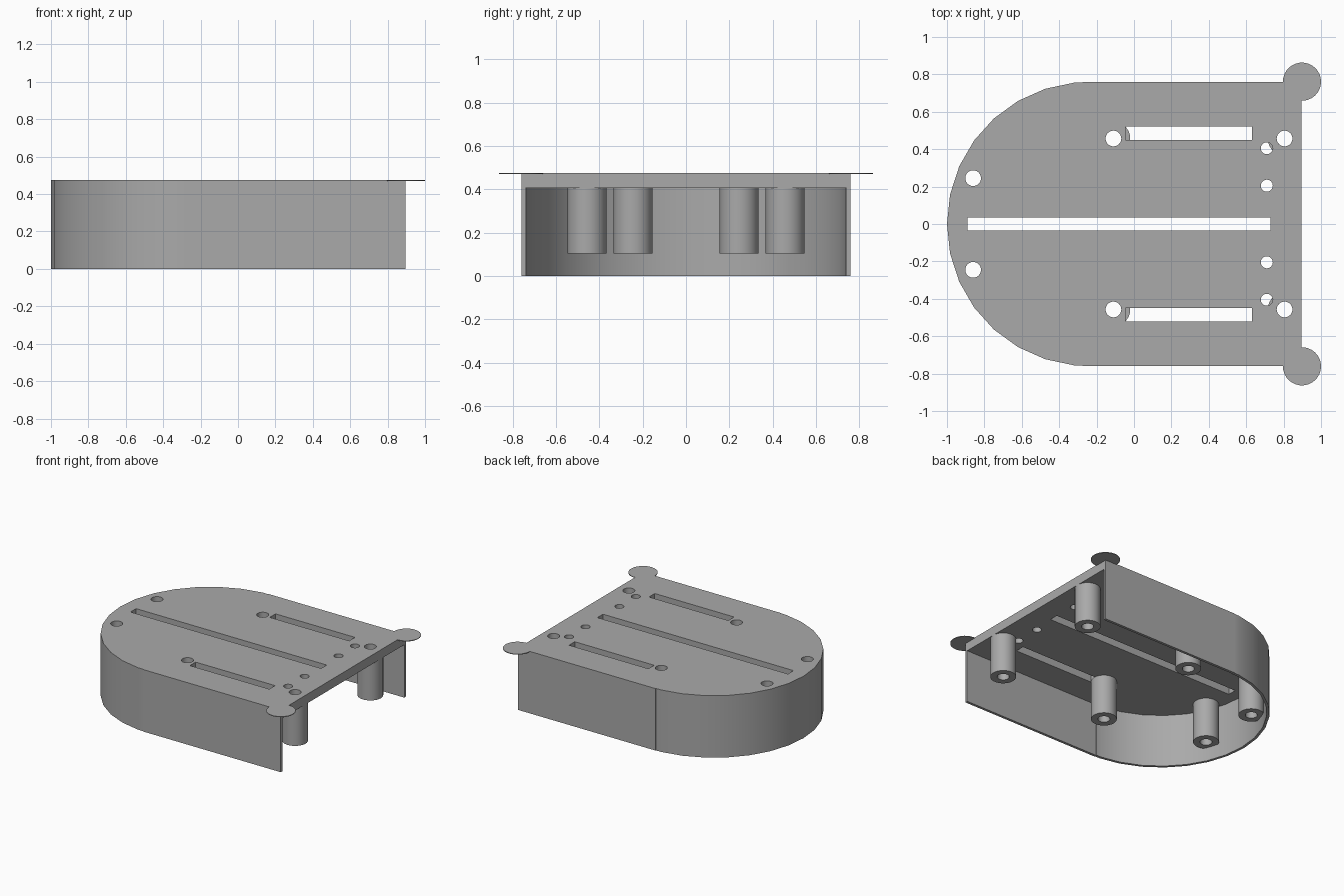
import bpy, bmesh
from math import sin, cos, radians

cube = bpy.data.objects.get("Cube")
if cube:
    bpy.data.objects.remove(cube, do_unlink=True)

TOP, UNDER, END = 0.476, 0.406, 0.895   # plate top, plate underside, open end
grey = bpy.data.materials.new("plain grey")
grey.use_nodes = True
grey.diffuse_color = (0.4, 0.4, 0.4, 1)
grey.node_tree.nodes["Principled BSDF"].inputs["Base Color"].default_value = (0.4, 0.4, 0.4, 1)


def prism(name, outline, z0, z1):
    """Extrude a counter-clockwise outline between two heights."""
    bm = bmesh.new()
    face = bm.faces.new([bm.verts.new((x, y, z0)) for x, y in outline])
    up = bmesh.ops.extrude_face_region(bm, geom=[face])["geom"]
    bmesh.ops.translate(bm, vec=(0, 0, z1 - z0),
                        verts=[v for v in up if isinstance(v, bmesh.types.BMVert)])
    bmesh.ops.recalc_face_normals(bm, faces=bm.faces)
    mesh = bpy.data.meshes.new(name)
    bm.to_mesh(mesh)
    bm.free()
    mesh.materials.append(grey)
    ob = bpy.data.objects.new(name, mesh)
    bpy.context.collection.objects.link(ob)
    return ob


def disc(name, x, y, r, z0, z1, n=30):
    ring = [(x + r * cos(radians(360 * i / n)), y + r * sin(radians(360 * i / n)))
            for i in range(n)]
    return prism(name, ring, z0, z1)


def slot(x0, x1, y0, y1):
    return prism("slot_cutter", [(x0, y0), (x1, y0), (x1, y1), (x0, y1)], UNDER - 0.1, 0.6)


def boolean(target, tool, operation="DIFFERENCE"):
    """Apply a boolean and throw the tool away."""
    tool.hide_render = True
    bpy.context.view_layer.objects.active = target
    mod = target.modifiers.new("cut", "BOOLEAN")
    mod.operation, mod.object, mod.solver = operation, tool, "EXACT"
    bpy.ops.object.modifier_apply(modifier=mod.name)
    bpy.data.objects.remove(tool, do_unlink=True)


def rounded_outline(r, half_width, x_end):
    """Half-round nose joined to a slightly wider straight part."""
    arc = [(-0.24 + r * cos(radians(a)), r * sin(radians(a))) for a in range(96, 265, 12)]
    seam, edge = -0.275, arc[0][1]
    return ([(x_end, half_width), (seam, half_width), (seam, edge)] + arc[1:-1]
            + [(seam, -edge), (seam, -half_width), (x_end, -half_width)])


def nose(r, half_width, x_end):
    pts = [(-0.24 + r * cos(radians(a)), r * sin(radians(a))) for a in range(96, 265, 12)]
    seam, edge = -0.275, pts[0][1]
    pts = [p for p in pts if p[0] < seam]
    return ([(x_end, half_width), (seam, half_width), (seam, edge)] + pts
            + [(seam, -edge), (seam, -half_width), (x_end, -half_width)])


# Hollow shell, open below and at the +x end
shell = prism("shell", nose(0.76, 0.76, END), 0, TOP)
boolean(shell, prism("cavity_cutter", nose(0.74, 0.74, 1.2), -0.1, UNDER))

# Thin round ears at the open corners
for side in (-1, 1):
    boolean(shell, disc("ear", 0.898, side * 0.761, 0.102, TOP - 0.005, TOP), "UNION")

# Slots and small holes in the plate
boolean(shell, slot(-0.89, 0.73, -0.034, 0.034))
for side in (-1, 1):
    y0, y1 = sorted((side * 0.45, side * 0.52))
    boolean(shell, slot(-0.045, 0.63, y0, y1))
    for y in (0.205, 0.405):
        boolean(shell, disc("hole_cutter", 0.71, side * y, 0.032, 0.3, 0.6))

# Bored mounting posts hanging under the plate
posts = []
for x, y in ((-0.11, 0.457), (0.805, 0.457), (-0.86, 0.245)):
    for side in (-1, 1):
        post = disc("mounting_post", x, side * y, 0.09, 0.104, UNDER)
        boolean(post, disc("bore_cutter", x, side * y, 0.042, 0, 0.6))
        boolean(shell, disc("bore_cutter", x, side * y, 0.042, 0.3, 0.6))
        posts.append(post)

# Smooth round walls, sharp edges
bpy.ops.object.select_all(action="DESELECT")
for ob in [shell] + posts:
    ob.select_set(True)
bpy.context.view_layer.objects.active = shell
bpy.ops.object.shade_smooth_by_angle(angle=radians(30))
